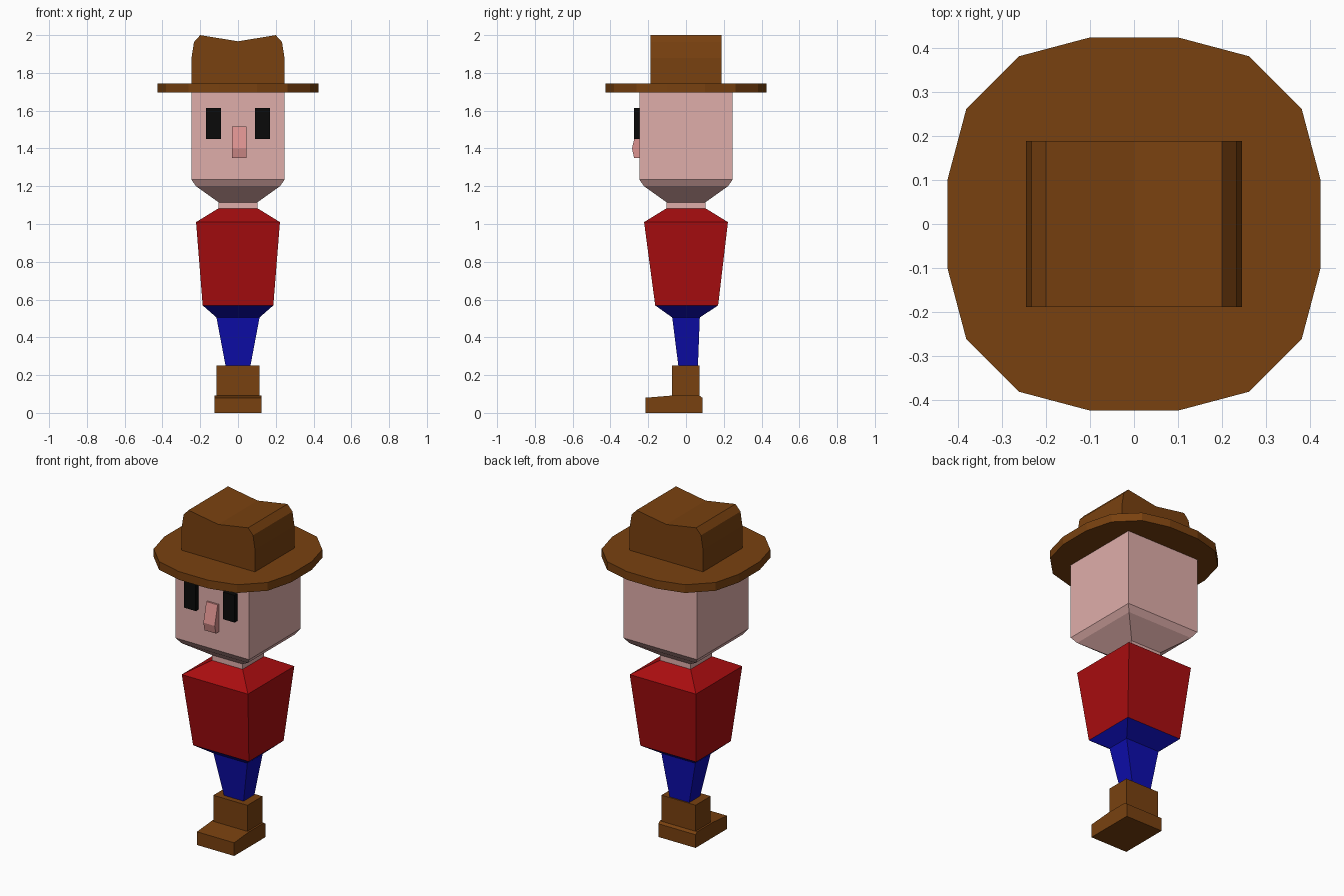
import bpy

if "Cube" in bpy.data.objects:
    bpy.data.objects.remove(bpy.data.objects["Cube"])


def material(name, rgb):
    m = bpy.data.materials.new(name)
    m.diffuse_color = (*rgb, 1)
    m.use_nodes = True
    m.node_tree.nodes["Principled BSDF"].inputs["Base Color"].default_value = m.diffuse_color
    return m


BROWN = material("leather brown", (0.19, 0.053, 0.005))
SKIN = material("skin", (0.74, 0.42, 0.40))
NOSE = material("nose pink", (0.72, 0.29, 0.28))
RED = material("shirt red", (0.40, 0.004, 0.005))
BLUE = material("trouser blue", (0.004, 0.004, 0.42))
BLACK = material("eye black", (0.003, 0.003, 0.003))


def skin_rings(name, rings, mat):
    """Capped solid through rings that all have the same number of points."""
    n = len(rings[0])
    verts = [p for r in rings for p in r]
    faces = [tuple(reversed(range(n))),
             tuple(range(len(verts) - n, len(verts)))]
    for k in range(len(rings) - 1):
        a = k * n
        for i in range(n):
            j = (i + 1) % n
            faces.append((a + i, a + j, a + n + j, a + n + i))
    me = bpy.data.meshes.new(name)
    me.from_pydata(verts, [], faces)
    me.materials.append(mat)
    ob = bpy.data.objects.new(name, me)
    bpy.context.collection.objects.link(ob)
    return ob


def tapered(name, levels, mat):
    """Stack of rectangles, bottom to top: (z, x0, x1, y0, y1)."""
    return skin_rings(name, [[(x0, y0, z), (x1, y0, z), (x1, y1, z), (x0, y1, z)]
                             for z, x0, x1, y0, y1 in levels], mat)


def square(z, h):
    return (z, -h, h, -h, h)


# Boots: shared sole with a toe that slopes up to the shaft
foot = [(-0.215, 0), (0.087, 0), (0.087, 0.08), (0.07, 0.092),
        (-0.073, 0.092), (-0.215, 0.08)]
skin_rings("boot_foot", [[(x, y, z) for y, z in foot] for x in (-0.125, 0.125)], BROWN)
tapered("boot_shaft", [(0.085, -0.114, 0.114, -0.073, 0.071),
                       (0.25, -0.114, 0.114, -0.073, 0.071)], BROWN)

# Trousers
tapered("trousers", [(0.245, -0.065, 0.065, -0.04, 0.063),
                     (0.505, -0.114, 0.114, -0.073, 0.073),
                     (0.569, -0.187, 0.187, -0.163, 0.170)], BLUE)

# Shirt
tapered("shirt", [(0.569, -0.187, 0.187, -0.163, 0.170),
                  square(1.01, 0.222), square(1.085, 0.10)], RED)

# Head with chin and neck
tapered("head", [square(1.08, 0.103), square(1.115, 0.103), square(1.20, 0.222),
                 square(1.235, 0.247), square(1.70, 0.247)], SKIN)

# Eyes
for side, x in (("left", -0.13), ("right", 0.13)):
    tapered(side + "_eye", [(z, x - 0.039, x + 0.039, -0.275, -0.24)
                            for z in (1.45, 1.615)], BLACK)

# Nose
tapered("nose", [(1.35, -0.032, 0.044, -0.275, -0.24),
                 (1.40, -0.032, 0.044, -0.286, -0.24),
                 (1.517, -0.032, 0.044, -0.258, -0.24)], NOSE)

# Hat brim: sixteen-sided rounded square, one quarter turned four times
quarter = [(0.425, -0.10), (0.425, 0.10), (0.382, 0.262), (0.262, 0.382)]
outline = []
for turn in range(4):
    outline += quarter
    quarter = [(-y, x) for x, y in quarter]
skin_rings("hat_brim", [[(x, y, z) for x, y in outline] for z in (1.695, 1.745)], BROWN)

# Hat crown: creased profile pulled front to back
half = [(0.246, 1.74), (0.246, 1.88), (0.233, 1.963), (0.20, 2.0)]
crown = half + [(0, 1.967)] + [(-x, z) for x, z in reversed(half)]
ob = skin_rings("hat_crown", [[(x, y, z) for x, z in crown] for y in (0.189, -0.189)], BROWN)
